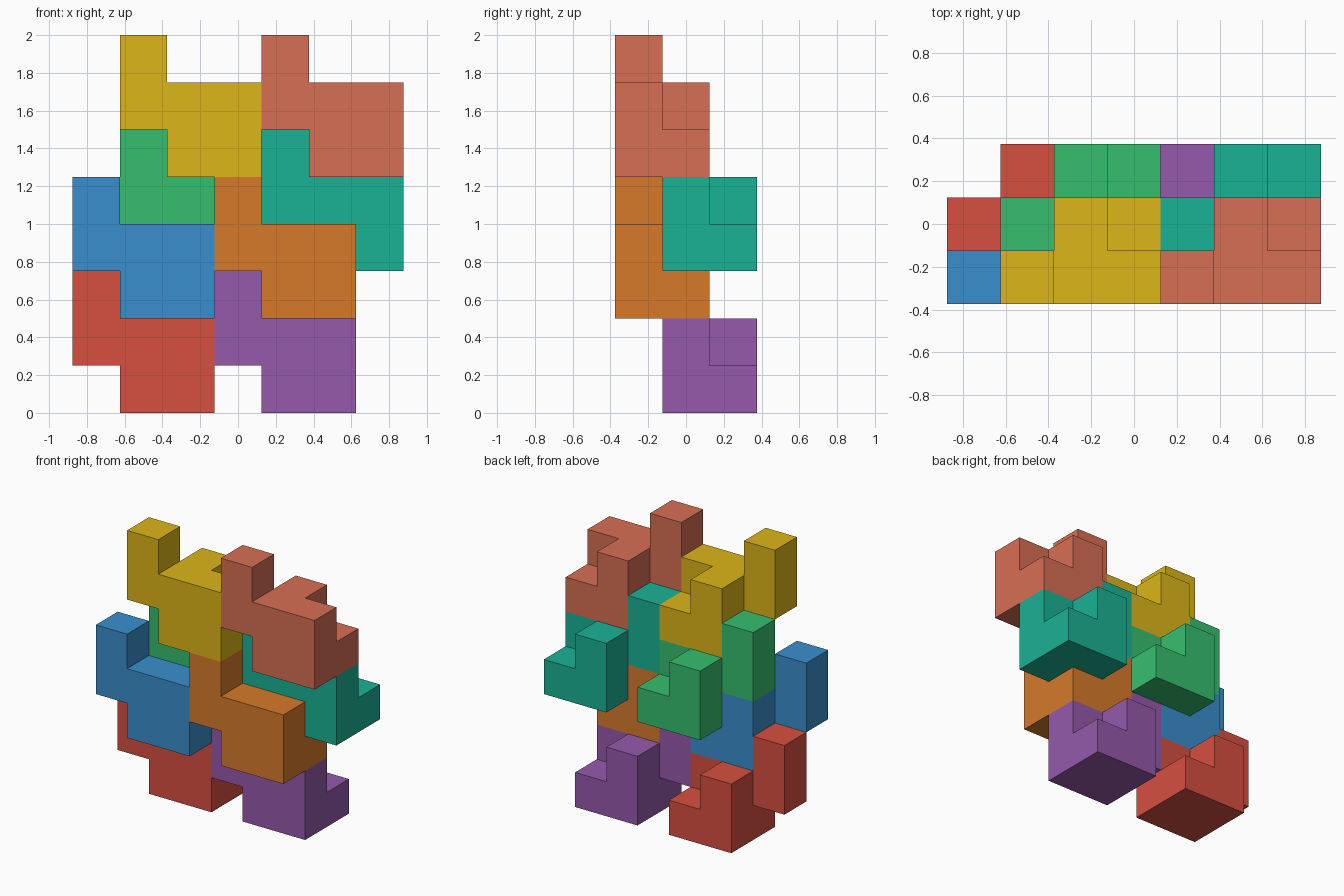
import bpy, bmesh
from mathutils import Vector

if "Cube" in bpy.data.objects:
    bpy.data.objects.remove(bpy.data.objects["Cube"])

U = 0.25                                  # edge of one unit cube
ORIGIN = Vector((-0.875, -0.375, 0.0))    # low corner of the whole stack

# Cubes of one interlocking block: stepped front layer, L-shaped back layer
FRONT = [(0, 1), (0, 2), (1, 0), (1, 1), (2, 0), (2, 1)]
BACK = [(1, 0), (1, 1), (2, 0)]
CELLS = {(x, 0, z) for x, z in FRONT} | {(x, 1, z) for x, z in BACK}

# Block name: cell offset and colour
BLOCKS = {
    "red_block":    ((0, 1, 0), "D64F40"),
    "purple_block": ((3, 1, 0), "955AAB"),
    "blue_block":   ((0, 0, 2), "3A8FCD"),
    "orange_block": ((3, 0, 2), "D67A2A"),
    "green_block":  ((1, 1, 3), "36BF6E"),
    "teal_block":   ((4, 1, 3), "1AB295"),
    "yellow_block": ((1, 0, 5), "DCB619"),
    "coral_block":  ((4, 0, 5), "D76E54"),
}


def linear_colour(code):
    srgb = [int(code[i:i + 2], 16) / 255 for i in (0, 2, 4)]
    return [c / 12.92 if c <= 0.04045 else ((c + 0.055) / 1.055) ** 2.4 for c in srgb] + [1]


def block_mesh(name):
    """Outer skin of the joined cubes, with flat areas merged."""
    bm = bmesh.new()
    for cell in CELLS:
        for axis in range(3):
            for side in (0, 1):
                step = [0, 0, 0]
                step[axis] = 2 * side - 1
                if tuple(c + s for c, s in zip(cell, step)) in CELLS:
                    continue
                corners = []
                for a, b in ((0, 0), (1, 0), (1, 1), (0, 1)):
                    p = Vector(cell)
                    p[axis] += side
                    p[(axis + 1) % 3] += a
                    p[(axis + 2) % 3] += b
                    corners.append(bm.verts.new(p * U))
                bm.faces.new(corners if side else corners[::-1])
    bmesh.ops.remove_doubles(bm, verts=bm.verts, dist=0.001)
    bmesh.ops.dissolve_limit(bm, angle_limit=0.01, verts=bm.verts, edges=bm.edges)
    mesh = bpy.data.meshes.new(name)
    bm.to_mesh(mesh)
    bm.free()
    return mesh


# Stack the eight identical blocks
for name, (offset, code) in BLOCKS.items():
    obj = bpy.data.objects.new(name, block_mesh(name))
    obj.location = ORIGIN + Vector(offset) * U
    mat = bpy.data.materials.new(name + "_colour")
    mat.diffuse_color = linear_colour(code)
    mat.use_nodes = True
    mat.node_tree.nodes["Principled BSDF"].inputs["Base Color"].default_value = mat.diffuse_color
    obj.data.materials.append(mat)
    bpy.context.collection.objects.link(obj)
